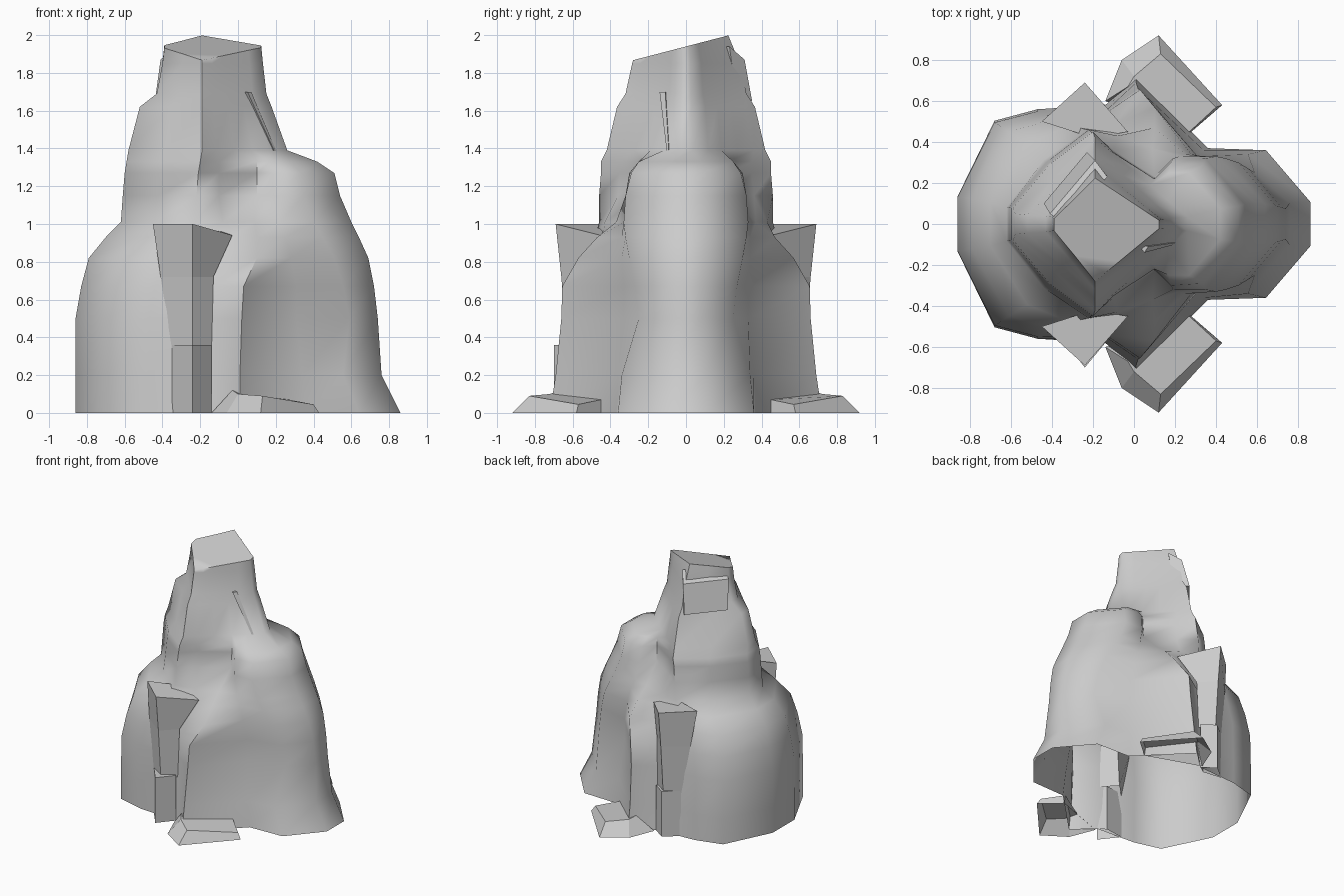
import bpy, bmesh, math

cube = bpy.data.objects.get("Cube")
if cube:
    bpy.data.objects.remove(cube)

stone = bpy.data.materials.new("grey_stone")
stone.use_nodes = True
GREY = (0.6, 0.6, 0.6, 1)
stone.diffuse_color = GREY
stone.node_tree.nodes["Principled BSDF"].inputs["Base Color"].default_value = GREY


def loft(name, rings, smooth=None, base=False):
    """Skin a stack of equal-length rings, cap the top and optionally the base."""
    bm = bmesh.new()
    loops = [[bm.verts.new(p) for p in ring] for ring in rings]
    n = len(loops[0])
    for low, high in zip(loops, loops[1:]):
        for i in range(n):
            j = (i + 1) % n
            bm.faces.new((low[i], low[j], high[j], high[i]))
    bm.faces.new(loops[-1])
    if base:
        bm.faces.new(loops[0][::-1])
    bmesh.ops.recalc_face_normals(bm, faces=bm.faces)
    mesh = bpy.data.meshes.new(name)
    bm.to_mesh(mesh)
    bm.free()
    mesh.materials.append(stone)
    obj = bpy.data.objects.new(name, mesh)
    bpy.context.collection.objects.link(obj)
    if smooth:
        bpy.ops.object.select_all(action='DESELECT')
        obj.select_set(True)
        bpy.context.view_layer.objects.active = obj
        bpy.ops.object.shade_smooth_by_angle(angle=math.radians(smooth))


def both_sides(name, rings):
    """Build a part at the front and its mirror at the back."""
    loft("front_" + name, rings)
    loft("back_" + name, [[(x, -y, z) for x, y, z in r] for r in rings])


def flat(z, *points):
    return [(x, y, z) for x, y in points]


def mirrored_ring(z, half):
    return flat(z, *half, *[(x, -y) for x, y in reversed(half)])


def lower_ring(z, ridge_x, ridge_w, saddle, corner, recess, left_x, half_y, bulge):
    """Ridge, buttress and boulder in one outline."""
    return mirrored_ring(z, [
        (ridge_x, ridge_w * 0.3), (ridge_x - ridge_w * 0.6, ridge_w),
        saddle, corner, recess,
        (left_x + 0.39, half_y), (left_x + 0.18, half_y * bulge),
        (left_x, half_y * 0.27 * bulge)])


def upper_ring(z, right_x, half_y, left_x):
    """Diamond outline of the spire."""
    mid = -0.19
    right = [(right_x + (mid - right_x) * t, half_y * t)
             for t in (0.08, 0.28, 0.45, 0.65, 0.85)]
    return mirrored_ring(z, right + [
        (mid, half_y), ((mid + left_x) / 2, half_y * 0.55), (left_x, half_y * 0.12)])


# Rock body: boulder, buttresses and ridge rising into the spire
lower = [lower_ring(*level) for level in (
    (0, .86, .36, (.36, .37), (.01, .72), (-.14, .58), -.86, .56, .9),
    (.2, .76, .34, (.34, .36), (.01, .69), (-.14, .56), -.86, .56, .9),
    (.5, .74, .25, (.31, .33), (.02, .66), (-.14, .55), -.86, .55, .9),
    (.67, .72, .27, (.31, .33), (.03, .655), (-.14, .54), -.83, .53, .9),
    (.82, .69, .3, (.28, .34), (.1, .57), (-.1, .48), -.79, .51, .88),
    (.93, .64, .32, (.25, .34), (.1, .47), (-.04, .44), -.7, .48, .82),
    (1.01, .6, .33, (.22, .33), (.09, .37), (-.08, .43), -.62, .46, .68),
    (1.15, .54, .32, (.19, .32), (.1, .23), (-.1, .36), -.61, .46, .65),
    (1.27, .51, .29, (.18, .3), (.1, .22), (-.1, .35), -.6, .45, .65),
    (1.33, .42, .25, (.17, .25), (.1, .22), (-.1, .35), -.59, .45, .65))]
upper = [upper_ring(*level) for level in (
    (1.39, .3, .42, -.58), (1.62, .21, .365, -.52),
    (1.69, .18, .32, -.43), (1.85, .16, .285, -.4))]
summit = [(x, y, 1.94 + 0.26 * y)
          for x, y in [(x, y * (0.8 if y > 0 else 1))
                       for x, y, z in upper_ring(0, .15, .28, -.39)]]
loft("rock_body", lower + upper + [summit], smooth=70)

# Overhanging wedge at front and back
both_sides("overhang", [
    flat(.34, (-.35, -.56), (-.24, -.63), (-.14, -.56), (-.24, -.45)),
    flat(.72, (-.41, -.53), (-.24, -.66), (-.13, -.55), (-.22, -.45)),
    [(-.45, -.5, 1), (-.24, -.69, 1), (-.03, -.45, .94), (-.2, -.42, 1)]])

# Short posts below the wedges, the back one flush with the rock
for name, side, reach in (("front_post", -1, .7), ("back_post", 1, .65)):
    outline = [(x, side * y) for x, y in (
        (-.35, .56), (-.24, reach), (-.14, .58), (-.2, .54))]
    loft(name, [flat(0, *outline), flat(.36, *outline)])

# Low wedge-shaped foot at the buttress base
both_sides("foot", [
    flat(0, (-.14, -.6), (-.06, -.8), (.12, -.92), (.43, -.58), (.28, -.45)),
    [(-.03, -.67, .12), (0, -.72, .1), (.13, -.83, .09),
     (.4, -.57, .045), (.27, -.45, .07)]])

# Loose slabs set into the rock
loft("summit_slab", [
    flat(1.65, (-.44, .1), (-.23, .35), (-.15, .27), (-.36, .06)),
    [(-.41, .05, 1.87), (-.19, .31, 1.87), (-.13, .23, 1.94), (-.34, .0, 1.93)]], base=True)
loft("spire_sliver", [
    flat(1.37, (.21, -.09), (.2, -.1), (.18, -.08)),
    flat(1.7, (.07, -.11), (.05, -.14), (.02, -.1))], base=True)
